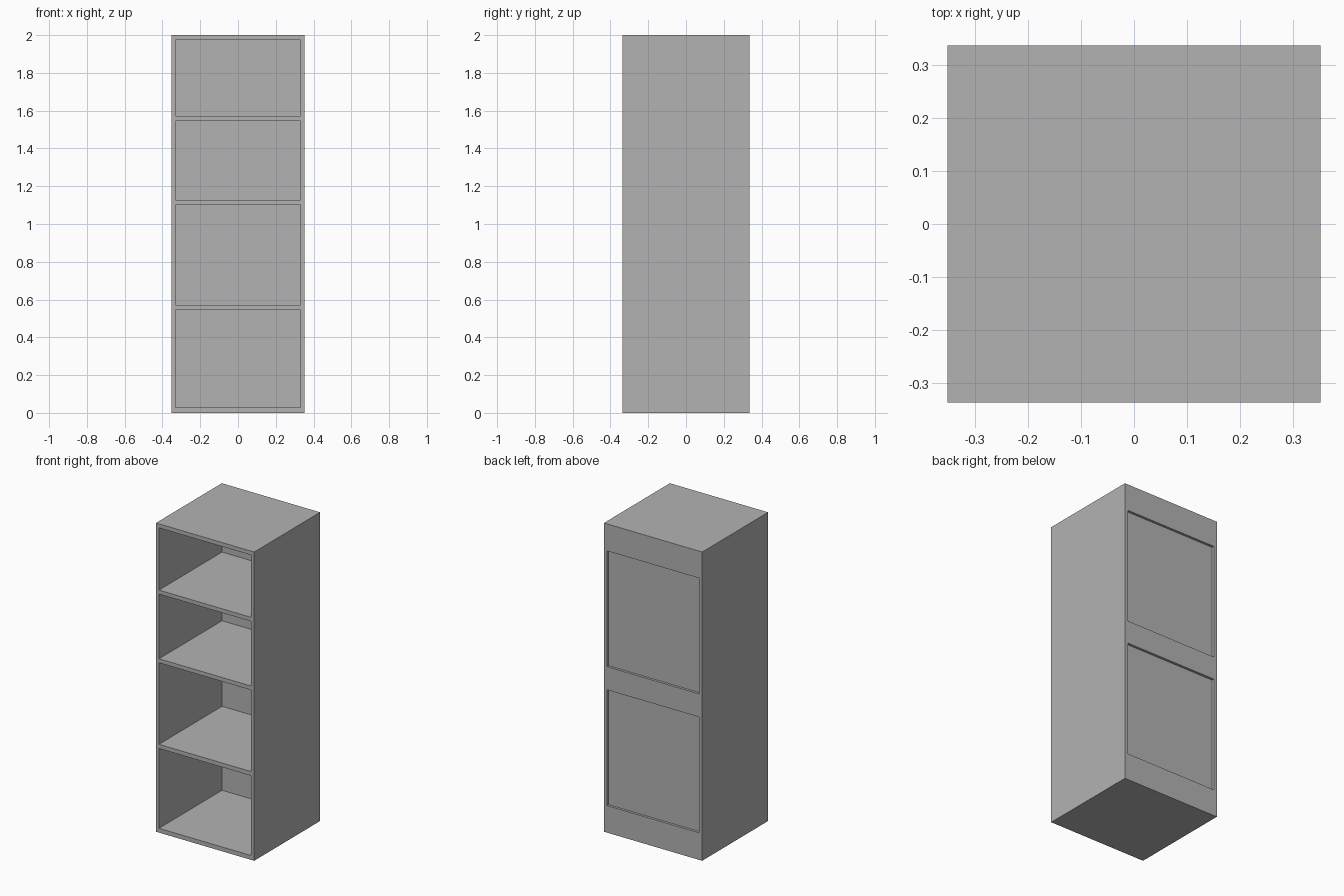
import bpy

cube = bpy.data.objects.get("Cube")
if cube:
    bpy.data.objects.remove(cube, do_unlink=True)

HALF_W, HALF_D, HEIGHT = 0.352, 0.337, 2.0
INNER_W = 0.33          # half width of openings and back recesses
INNER_BACK = 0.308      # rear of the shelf compartments
RECESS = 0.016          # depth of the rear panels

grey = bpy.data.materials.new("plain_grey")
grey.use_nodes = True
colour = (0.45, 0.45, 0.45, 1)
grey.diffuse_color = colour
grey.node_tree.nodes["Principled BSDF"].inputs["Base Color"].default_value = colour


def box(name, x, y0, y1, z0, z1):
    """Box symmetric in x, spanning the given y and z ranges."""
    bpy.ops.mesh.primitive_cube_add(size=1, location=(0, (y0 + y1) / 2, (z0 + z1) / 2))
    obj = bpy.context.object
    obj.name = name
    obj.scale = (2 * x, y1 - y0, z1 - z0)
    bpy.ops.object.transform_apply(location=True, rotation=False, scale=True)
    obj.data.materials.append(grey)
    return obj


def carve(body, cutter):
    """Subtract the cutter from the body and remove it."""
    cutter.hide_render = True
    cut = body.modifiers.new("carve", 'BOOLEAN')
    cut.operation = 'DIFFERENCE'
    cut.solver = 'EXACT'
    cut.object = cutter
    bpy.context.view_layer.objects.active = body
    bpy.ops.object.modifier_apply(modifier=cut.name)
    bpy.data.objects.remove(cutter, do_unlink=True)


cabinet = box("shelf_cabinet", HALF_W, -HALF_D, HALF_D, 0, HEIGHT)

# Four open compartments at the front
for z0, z1 in ((0.028, 0.545), (0.572, 1.10), (1.126, 1.545), (1.571, 1.974)):
    carve(cabinet, box("compartment_cutter", INNER_W, -HALF_D - 0.1, INNER_BACK, z0, z1))

# Two shallow recessed panels at the back
for z0, z1 in ((0.175, 0.925), (1.075, 1.825)):
    carve(cabinet, box("back_recess_cutter", INNER_W, HALF_D - RECESS, HALF_D + 0.1, z0, z1))
